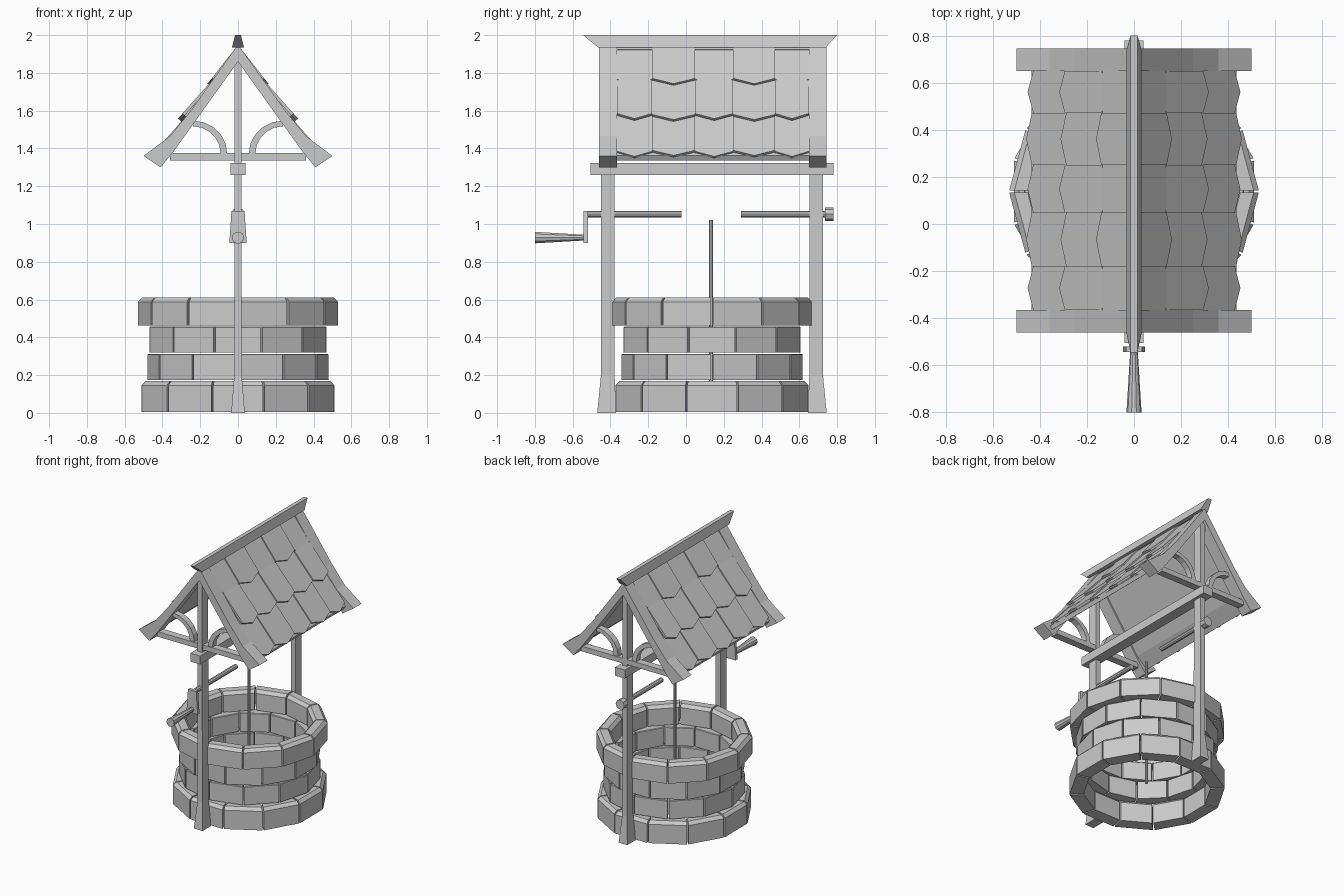
import bpy, bmesh, math
from mathutils import Vector

if "Cube" in bpy.data.objects:
    bpy.data.objects.remove(bpy.data.objects["Cube"])

grey = bpy.data.materials.new("plain_grey")
grey.diffuse_color = (0.6, 0.6, 0.6, 1)
grey.use_nodes = True
grey.node_tree.nodes["Principled BSDF"].inputs["Base Color"].default_value = grey.diffuse_color
CY = 0.138            # centre of the well along y
GABLES = ((-0.46, -0.365), (0.65, 0.745))


def finish(name, bm):
    bmesh.ops.recalc_face_normals(bm, faces=bm.faces[:])
    me = bpy.data.meshes.new(name)
    bm.to_mesh(me)
    bm.free()
    me.materials.append(grey)
    ob = bpy.data.objects.new(name, me)
    bpy.context.collection.objects.link(ob)
    return ob


def loft(bm, *rings):
    """Closed solid through rings with equal point counts."""
    rows = [[bm.verts.new(p) for p in r] for r in rings]
    n = len(rows[0])
    for a, b in zip(rows, rows[1:]):
        for i in range(n):
            j = (i + 1) % n
            bm.faces.new((a[i], a[j], b[j], b[i]))
    bm.faces.new(rows[0])
    bm.faces.new(rows[-1])


def slab(bm, profile, y0, y1):
    """Extrude an x-z profile along y."""
    loft(bm, [(x, y0, z) for x, z in profile], [(x, y1, z) for x, z in profile])


def rect(x, y0, y1, z):
    return [(-x, y0, z), (x, y0, z), (x, y1, z), (-x, y1, z)]


def circle(r, y, z, n=10):
    return [(r * math.cos(2 * math.pi * i / n), y, z + r * math.sin(2 * math.pi * i / n))
            for i in range(n)]


# Stone courses: z0, z1, outer radius, inner radius, start angle, chamfer
COURSES = ((0.005, 0.168, 0.527, 0.43, 15, 0.022),
           (0.175, 0.312, 0.480, 0.40, 0, 0.004),
           (0.32, 0.457, 0.483, 0.40, 15, 0.004),
           (0.463, 0.61, 0.530, 0.43, 0, 0.022))
for k, (z0, z1, ro, ri, start, c) in enumerate(COURSES):
    bm = bmesh.new()
    prof = [(ri, z0), (ro, z0), (ro, z1 - c), (ro - c, z1), (ri + c, z1), (ri, z1 - c)]
    for i in range(12):
        ends = []
        for a, s in ((start + 30 * i, 1), (start + 30 * i + 30, -1)):
            t = math.radians(a)
            g = 0.005 * s      # half the joint, moved along the ring
            ends.append([(r * math.cos(t) - g * math.sin(t),
                          CY + r * math.sin(t) + g * math.cos(t), z) for r, z in prof])
        loft(bm, *ends)
    finish(f"stone_course_{k + 1}", bm)

# Posts with flared feet, running up to the ridge
bm = bmesh.new()
for y0, y1 in ((-0.45, -0.378), (0.653, 0.725)):
    out0, out1 = (0.02, 0.008) if y0 < 0 else (0.008, 0.02)
    loft(bm, rect(0.036, y0 - out0, y1 + out1, 0), rect(0.02, y0, y1, 0.2),
         rect(0.018, y0, y1, 1.87))
finish("posts", bm)

# Long beam joining the posts
bm = bmesh.new()
loft(bm, rect(0.04, -0.505, 0.78, 1.26), rect(0.04, -0.505, 0.78, 1.323))
finish("cross_beam", bm)

# Gable frames: flared barge boards, tie beams and curved braces
half = [(0.25, 1.60), (0.36, 1.465), (0.5, 1.36), (0.41, 1.30), (0.34, 1.385)]
barge = [(0, 1.95)] + half + [(0, 1.86)] + [(-x, z) for x, z in reversed(half)]
bm = bmesh.new()
for y0, y1 in GABLES:
    slab(bm, barge, y0, y1)
bmesh.ops.triangulate(bm, faces=[f for f in bm.faces if len(f.verts) > 4])
finish("barge_boards", bm)

bm = bmesh.new()
for y0, y1 in GABLES:
    slab(bm, [(-0.36, 1.337), (0.36, 1.337), (0.36, 1.375), (-0.36, 1.375)],
         y0 + 0.02, y1 - 0.02)
finish("tie_beams", bm)

bm = bmesh.new()
for y0, y1 in GABLES:
    for s in (-1, 1):
        rings = []
        for i in range(6):
            t = math.radians(90 * i / 5)
            ring = []
            for rx, rz in ((0.18, 0.175), (0.145, 0.145)):
                x = s * (0.237 - rx * math.cos(t))
                z = 1.372 + rz * math.sin(t)
                ring.append(((x, y0 + 0.025, z), (x, y1 - 0.025, z)))
            rings.append([ring[0][0], ring[0][1], ring[1][1], ring[1][0]])
        loft(bm, *rings)
finish("curved_braces", bm)

# Roof boards below the shingles
bm = bmesh.new()
for s in (-1, 1):
    slab(bm, [(s * x, z) for x, z in ((0, 1.925), (0.35, 1.445), (0.435, 1.362),
                                      (0.42, 1.335), (0.335, 1.41), (0, 1.88))], -0.366, 0.651)
finish("roof_boards", bm)

# Three rows of pointed shingles on each slope
COLUMNS = (-0.365, -0.18, 0.048, 0.25, 0.472, 0.65)
ROWS = (((0.0, 1.935), (0.155, 1.738)), ((0.13, 1.757), (0.312, 1.553)),
        ((0.27, 1.565), (0.452, 1.358)))
bm = bmesh.new()
for s in (-1, 1):
    for r, (a, b) in enumerate(ROWS):
        a = Vector((s * a[0], 0, a[1]))
        b = Vector((s * b[0], 0, b[1]))
        d = (b - a).normalized()
        n = Vector((-s * d.z * s, 0, d.x * s)) if s > 0 else Vector((d.z, 0, -d.x))
        for c, (y0, y1) in enumerate(zip(COLUMNS, COLUMNS[1:])):
            lift = n * (0.008 if (c + r) % 2 else 0.0)
            low = b - d * 0.036
            pts = [Vector((p.x, y, p.z)) + lift for p, y in
                   ((a, y0), (low, y0), (b, (y0 + y1) / 2), (low, y1), (a, y1))]
            loft(bm, pts, [p - n * 0.016 for p in pts])
finish("shingles", bm)

# Ridge cap with overhanging ends
bm = bmesh.new()
loft(bm, rect(0.032, -0.465, 0.74, 1.935), rect(0.015, -0.545, 0.8, 2.0))
finish("ridge_cap", bm)

# Axle in two halves, with an end knob at the back
bm = bmesh.new()
for y0, y1 in ((-0.53, -0.025), (0.29, 0.75)):
    loft(bm, circle(0.018, y0, 1.052), circle(0.018, y1, 1.052))
finish("axle", bm)
bm = bmesh.new()
loft(bm, circle(0.036, 0.735, 1.052, 8), circle(0.036, 0.78, 1.052, 8))
finish("axle_knob", bm)

# Crank arm and tapered handle
bm = bmesh.new()
slab(bm, [(-0.046, 0.9), (0.046, 0.9), (0.034, 1.07), (-0.034, 1.07)], -0.543, -0.52)
finish("crank_arm", bm)
bm = bmesh.new()
loft(bm, circle(0.032, -0.8, 0.928), circle(0.016, -0.54, 0.928))
finish("crank_handle", bm)

# Rope hanging into the well
bm = bmesh.new()
loft(bm, *[[(0.01 * math.cos(math.pi * i / 4), 0.132 + 0.01 * math.sin(math.pi * i / 4), z)
            for i in range(8)] for z in (0.07, 1.02)])
finish("rope", bm)
